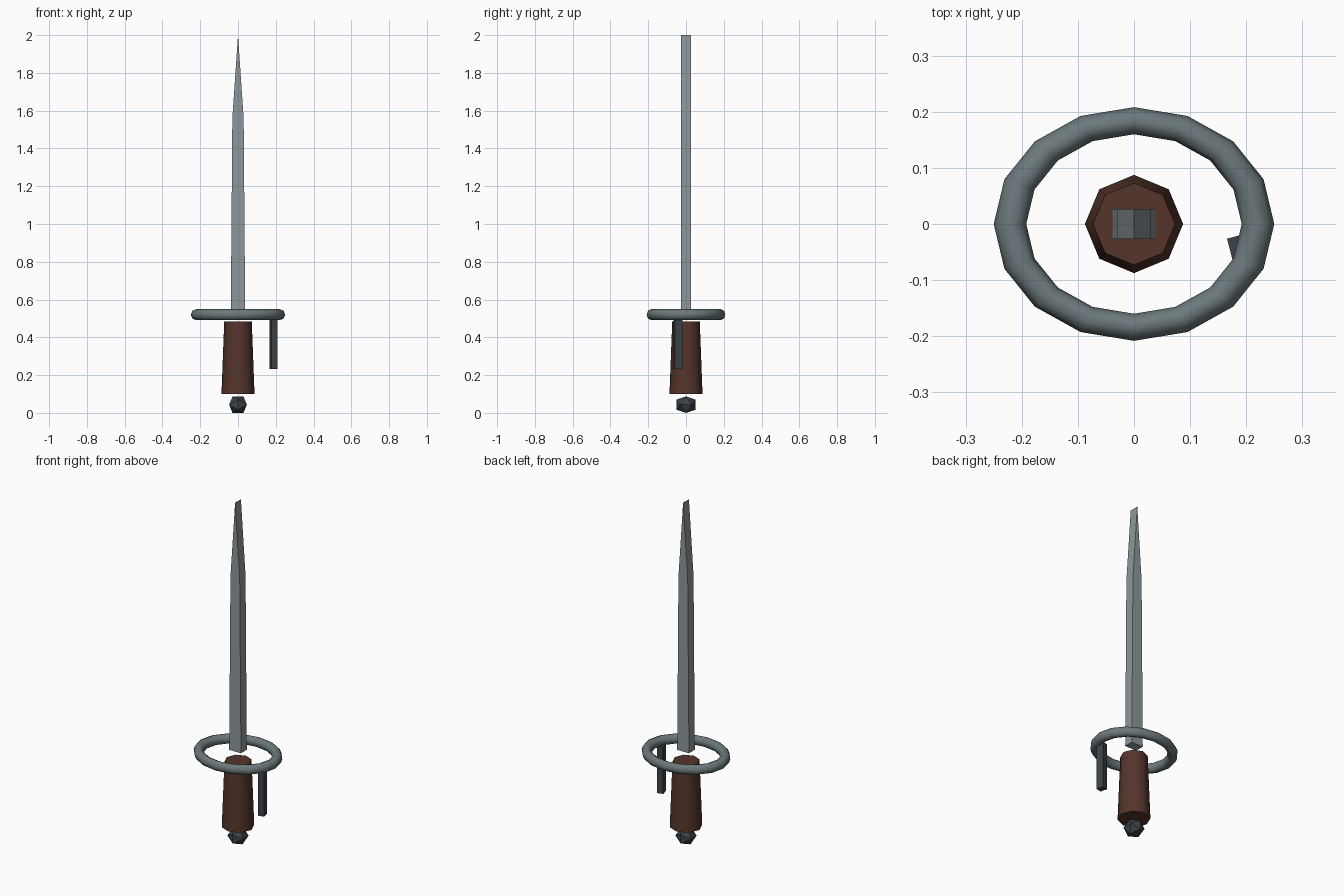
import bpy, bmesh, math
from mathutils import Matrix

if "Cube" in bpy.data.objects:
    bpy.data.objects.remove(bpy.data.objects["Cube"])


def material(name, rgb):
    m = bpy.data.materials.new(name)
    m.diffuse_color = (*rgb, 1)
    m.use_nodes = True
    m.node_tree.nodes["Principled BSDF"].inputs["Base Color"].default_value = m.diffuse_color
    return m


STEEL = material("steel", (0.27, 0.31, 0.33))
GUARD = material("guard_metal", (0.15, 0.19, 0.20))
DARK = material("dark_metal", (0.045, 0.058, 0.068))
LEATHER = material("leather", (0.09, 0.035, 0.025))


def finish(obj, name, mat, angle=None):
    obj.name = name
    obj.data.materials.append(mat)
    bpy.ops.object.select_all(action='DESELECT')
    obj.select_set(True)
    bpy.context.view_layer.objects.active = obj
    bpy.ops.object.transform_apply(location=True, rotation=True, scale=True)
    if angle:
        bpy.ops.object.shade_smooth_by_angle(angle=math.radians(angle))
    return obj


def from_bmesh(bm, name, mat, angle=None):
    bmesh.ops.recalc_face_normals(bm, faces=bm.faces)
    mesh = bpy.data.meshes.new(name)
    bm.to_mesh(mesh)
    bm.free()
    obj = bpy.data.objects.new(name, mesh)
    bpy.context.collection.objects.link(obj)
    return finish(obj, name, mat, angle)


# Blade: tapered outline extruded through its thickness
half = [(0.038, 0.545), (0.030, 1.56)]
outline = half + [(0, 2.0)] + [(-x, z) for x, z in reversed(half)]
bm = bmesh.new()
face = bm.faces.new([bm.verts.new((x, -0.027, z)) for x, z in outline])
ext = bmesh.ops.extrude_face_region(bm, geom=[face])
bmesh.ops.translate(bm, vec=(0, 0.054, 0),
                    verts=[v for v in ext["geom"] if isinstance(v, bmesh.types.BMVert)])
from_bmesh(bm, "blade", STEEL)

# Guard: oval ring
bpy.ops.mesh.primitive_torus_add(major_segments=16, minor_segments=8,
                                 major_radius=0.221, minor_radius=0.029,
                                 location=(0, 0, 0.52))
ring = bpy.context.object
ring.scale = (1, 0.833, 1)
finish(ring, "guard_ring", GUARD, 60)

# Grip: tapered octagon
bm = bmesh.new()
bmesh.ops.create_cone(bm, cap_ends=True, segments=8, radius1=0.0875, radius2=0.073,
                      depth=0.383, matrix=Matrix.Translation((0, 0, 0.2915)))
# keep a corner on each axis
v = max(bm.verts, key=lambda p: p.co.x)
turn = -math.atan2(v.co.y, v.co.x)
bmesh.ops.rotate(bm, verts=bm.verts, matrix=Matrix.Rotation(turn, 3, 'Z'))
from_bmesh(bm, "grip", LEATHER, 50)

# Finger post hanging from the ring
bpy.ops.mesh.primitive_cube_add(size=1, location=(0.188, -0.042, 0.37),
                                rotation=(0, 0, math.radians(14.5)))
post = bpy.context.object
post.scale = (0.035, 0.042, 0.275)
finish(post, "finger_post", DARK)

# Pommel: icosahedron from three crossed rectangles
bm = bmesh.new()
k = 0.618
for s in (-1, 1):
    for t in (-1, 1):
        for p in ((s * k, 0, t), (s, t * k, 0), (0, s, t * k)):
            bm.verts.new((p[0] * 0.047, p[1] * 0.05, 0.0435 + p[2] * 0.0435))
bmesh.ops.convex_hull(bm, input=bm.verts)
from_bmesh(bm, "pommel", DARK)
